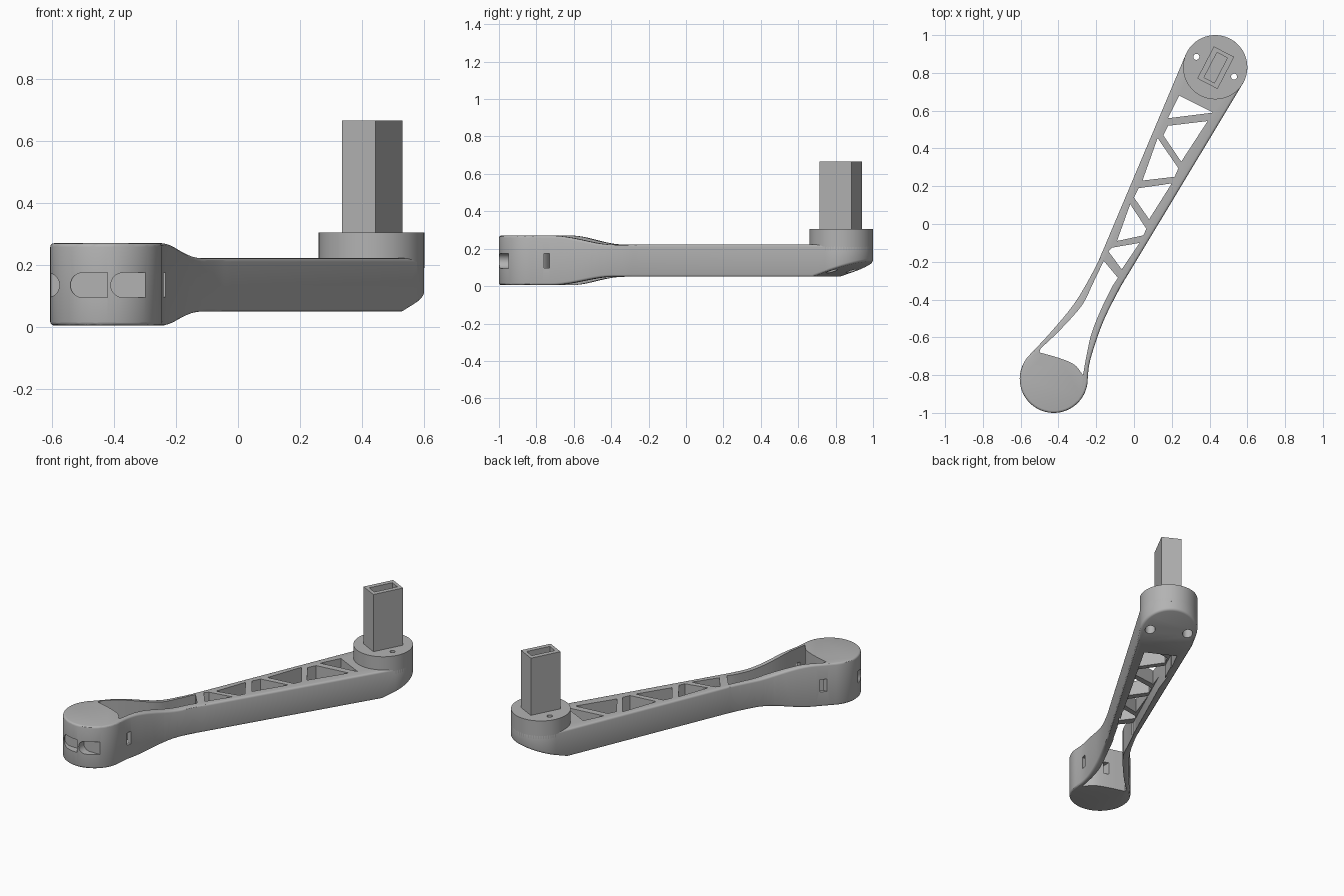
import bpy, bmesh, math
from mathutils import Matrix, Vector

cube = bpy.data.objects.get("Cube")
if cube:
    bpy.data.objects.remove(cube, do_unlink=True)

grey = bpy.data.materials.new("plain_grey")
grey.use_nodes = True
GREY = (0.45, 0.45, 0.45, 1)
grey.diffuse_color = GREY
grey.node_tree.nodes["Principled BSDF"].inputs["Base Color"].default_value = GREY

CUP, CUP_R = Vector((-0.425, -0.82)), 0.18
HUB, HUB_R = Vector((0.43, 0.83)), 0.17
AXIS = (HUB - CUP).normalized()
TURN = math.atan2(AXIS.y, AXIS.x)


def prism(name, pts, z0, z1, matrix=Matrix()):
    """Extrude a flat outline from z0 to z1, then place it with a matrix."""
    bm = bmesh.new()
    face = bm.faces.new([bm.verts.new((p[0], p[1], z0)) for p in pts])
    top = bmesh.ops.extrude_face_region(bm, geom=[face])["geom"]
    bmesh.ops.translate(bm, vec=(0, 0, z1 - z0),
                        verts=[v for v in top if isinstance(v, bmesh.types.BMVert)])
    bmesh.ops.recalc_face_normals(bm, faces=bm.faces)
    bm.transform(matrix)
    mesh = bpy.data.meshes.new(name)
    bm.to_mesh(mesh)
    bm.free()
    mesh.materials.append(grey)
    obj = bpy.data.objects.new(name, mesh)
    bpy.context.collection.objects.link(obj)
    return obj


def activate(obj):
    bpy.ops.object.select_all(action='DESELECT')
    obj.select_set(True)
    bpy.context.view_layer.objects.active = obj


def boolean(obj, tool, operation='DIFFERENCE', keep=False):
    activate(obj)
    mod = obj.modifiers.new("cut", 'BOOLEAN')
    mod.operation, mod.solver, mod.object = operation, 'EXACT', tool
    bpy.ops.object.modifier_apply(modifier=mod.name)
    if not keep:
        bpy.data.objects.remove(tool, do_unlink=True)


def arc(c, r, a0, a1, n):
    angles = [math.radians(a0 + (a1 - a0) * i / n) for i in range(n + 1)]
    return [(c[0] + r * math.cos(a), c[1] + r * math.sin(a)) for a in angles]


def circle(c, r, n):
    return arc(c, r, 0, 360, n)[:-1]


def rect(c, length, width):
    return [(c[0] + sx * length / 2, c[1] + sy * width / 2)
            for sx, sy in ((-1, -1), (1, -1), (1, 1), (-1, 1))]


def smooth(pts, n=4):
    """Smooth curve through the points, both ends included."""
    p = [Vector(q) for q in pts]
    p = [2 * p[0] - p[1]] + p + [2 * p[-1] - p[-2]]
    out = []
    for a, b, c, d in zip(p, p[1:], p[2:], p[3:]):
        for i in range(n):
            t = i / n
            out.append(0.5 * (2 * b + (c - a) * t + (2 * a - 5 * b + 4 * c - d) * t * t
                              + (3 * b - a - 3 * c + d) * t ** 3))
    return out + [p[-2]]


# Arm: plan outline intersected with the side profile
hub_arc = arc(HUB, HUB_R, -30.8, 155.8, 40)
cup_arc = arc(CUP, CUP_R, 137, 360, 48)
left_edge = smooth([(-0.16, -0.13), (-0.21, -0.24), (-0.315, -0.42), (-0.447, -0.58), cup_arc[0]])
right_edge = smooth([cup_arc[-1], (-0.238, -0.75), (-0.214, -0.66), (-0.16, -0.51),
                     (-0.077, -0.344), (-0.02, -0.248)])
outline = hub_arc + left_edge[:-1] + cup_arc + right_edge[1:]
arm = prism("arm", outline, -0.1, 0.4)

S0, S1, STEPS = 0.17, 0.52, 12
ramp = []
for i in range(STEPS + 1):
    t = i / STEPS
    ramp.append((S0 + (S1 - S0) * t, t * t * (3 - 2 * t)))
profile = [(-0.4, 0.005)] + [(s, 0.005 + 0.045 * k) for s, k in ramp]
profile += [(1.77, 0.05), (2.2, 0.19), (2.2, 0.222)]
profile += [(s, 0.27 - 0.048 * k) for s, k in reversed(ramp)] + [(-0.4, 0.27)]
side_matrix = Matrix(((AXIS.x, 0, AXIS.y, CUP.x), (AXIS.y, 0, -AXIS.x, CUP.y),
                      (0, 1, 0, 0), (0, 0, 0, 1)))
boolean(arm, prism("side_profile", profile, -0.6, 0.6, side_matrix), 'INTERSECT')

# Soft rim
bevel = arm.modifiers.new("rim", 'BEVEL')
bevel.width, bevel.segments = 0.012, 3
bevel.limit_method, bevel.angle_limit = 'ANGLE', math.radians(50)
activate(arm)
bpy.ops.object.modifier_apply(modifier=bevel.name)

# Truss openings and the long opening next to the cup
openings = [
    [(0.24, 0.68), (0.42, 0.59), (0.18, 0.56)],
    [(0.18, 0.52), (0.39, 0.545), (0.25, 0.33), (0.155, 0.47)],
    [(0.125, 0.455), (0.235, 0.295), (0.215, 0.25), (0.045, 0.23)],
    [(0.025, 0.19), (0.20, 0.215), (0.08, 0.025), (0.0, 0.14)],
    [(-0.02, 0.105), (0.065, -0.025), (0.05, -0.06), (-0.09, -0.09)],
    [(-0.115, -0.125), (0.03, -0.10), (-0.065, -0.24), (-0.135, -0.145)],
]
inner_right = smooth([(-0.085, -0.285), (-0.12, -0.34), (-0.18, -0.465), (-0.225, -0.58),
                      (-0.25, -0.69), (-0.27, -0.80)])
bite = smooth([(-0.27, -0.80), (-0.315, -0.745), (-0.395, -0.71), (-0.50, -0.68)])
inner_left = smooth([(-0.495, -0.66), (-0.39, -0.56), (-0.275, -0.43), (-0.22, -0.32),
                     (-0.16, -0.195)])
openings.append(inner_right + bite[1:] + inner_left)
for pts in openings:
    boolean(arm, prism("opening", pts, -0.2, 0.5))

# Struts stop short of the underside
recess = [(0.238, 0.675), (0.415, 0.588), (-0.087, -0.287), (-0.158, -0.197)]
boolean(arm, prism("strut_recess", recess, -0.2, 0.13))

# Rounded pockets around the cup
front_matrix = Matrix(((1, 0, 0, 0), (0, 0, -1, 0), (0, 1, 0, 0), (0, 0, 0, 1)))


def pocket(x_round, x_flat, floor_y):
    d = 1 if x_flat > x_round else -1
    start = 90 if d > 0 else -90
    r, z = 0.04, 0.135
    pts = arc((x_round + d * r, z), r, start, start + 180, 14)
    pts += [(x_flat, z - d * r), (x_flat, z + d * r)]
    boolean(arm, prism("pocket", pts, -floor_y, 1.2, front_matrix))


pocket(-0.54, -0.42, -0.952)
pocket(-0.41, -0.27, -0.948)
pocket(-0.575, -0.70, -0.85)

# Narrow slots through the cup walls
for c, sx, sy in (((-0.235, -0.745), 0.09, 0.03), ((-0.385, -0.74), 0.03, 0.12),
                  ((-0.55, -0.645), 0.14, 0.03)):
    boolean(arm, prism("slot", rect(c, sx, sy), 0.097, 0.175))

# Round hub with two screw holes
hub = prism("hub", circle(HUB, HUB_R, 72), 0.19, 0.305)
for c in ((0.33, 0.885), (0.53, 0.78)):
    hole = prism("screw_hole", circle(c, 0.016, 20), -0.2, 0.5)
    boolean(hub, hole, keep=True)
    boolean(arm, hole)
    boolean(arm, prism("counterbore", circle(c, 0.03, 24), -0.2, 0.15))

# Hollow square post
post_matrix = Matrix.Translation((0.4325, 0.8275, 0)) @ Matrix.Rotation(TURN, 4, 'Z')
post = prism("post", rect((0, 0), 0.191, 0.121), 0.3, 0.665, post_matrix)
boolean(post, prism("post_socket", rect((0, 0), 0.149, 0.062), 0.36, 0.8, post_matrix))

for obj in (arm, hub, post):
    activate(obj)
    bpy.ops.object.shade_smooth_by_angle(angle=math.radians(30))
